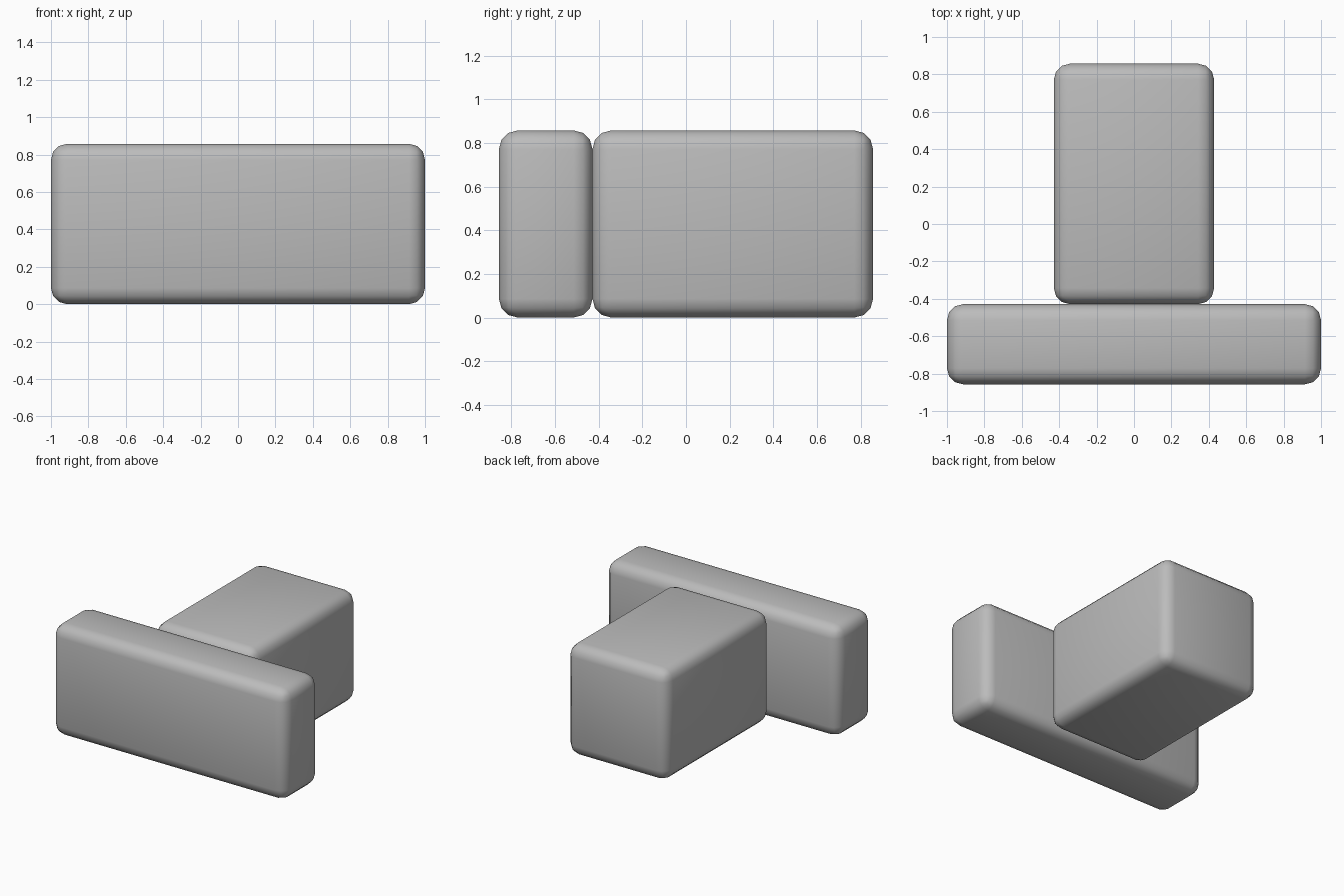
import bpy

if "Cube" in bpy.data.objects:
    bpy.data.objects.remove(bpy.data.objects["Cube"])

U = 1 / 7  # the model sits on a grid of sevenths

grey = bpy.data.materials.new("plain grey")
grey.diffuse_color = (0.5, 0.5, 0.5, 1)
grey.use_nodes = True
grey.node_tree.nodes["Principled BSDF"].inputs["Base Color"].default_value = grey.diffuse_color


def rounded_block(name, size, centre):
    """Box with softly rounded edges and smooth shading."""
    bpy.ops.mesh.primitive_cube_add(size=1, location=centre)
    ob = bpy.context.object
    ob.name = name
    ob.scale = size
    bpy.ops.object.transform_apply(location=False, rotation=False, scale=True)
    bevel = ob.modifiers.new("rounded edges", 'BEVEL')
    bevel.width = 0.086
    bevel.segments = 3
    ob.data.materials.append(grey)
    bpy.ops.object.shade_smooth()
    return ob


# Wide bar across the front
rounded_block("front_bar", (14 * U, 3 * U, 6 * U), (0, -4.5 * U, 3 * U))
# Deep block behind it
rounded_block("rear_block", (6 * U, 9 * U, 6 * U), (0, 1.5 * U, 3 * U))
